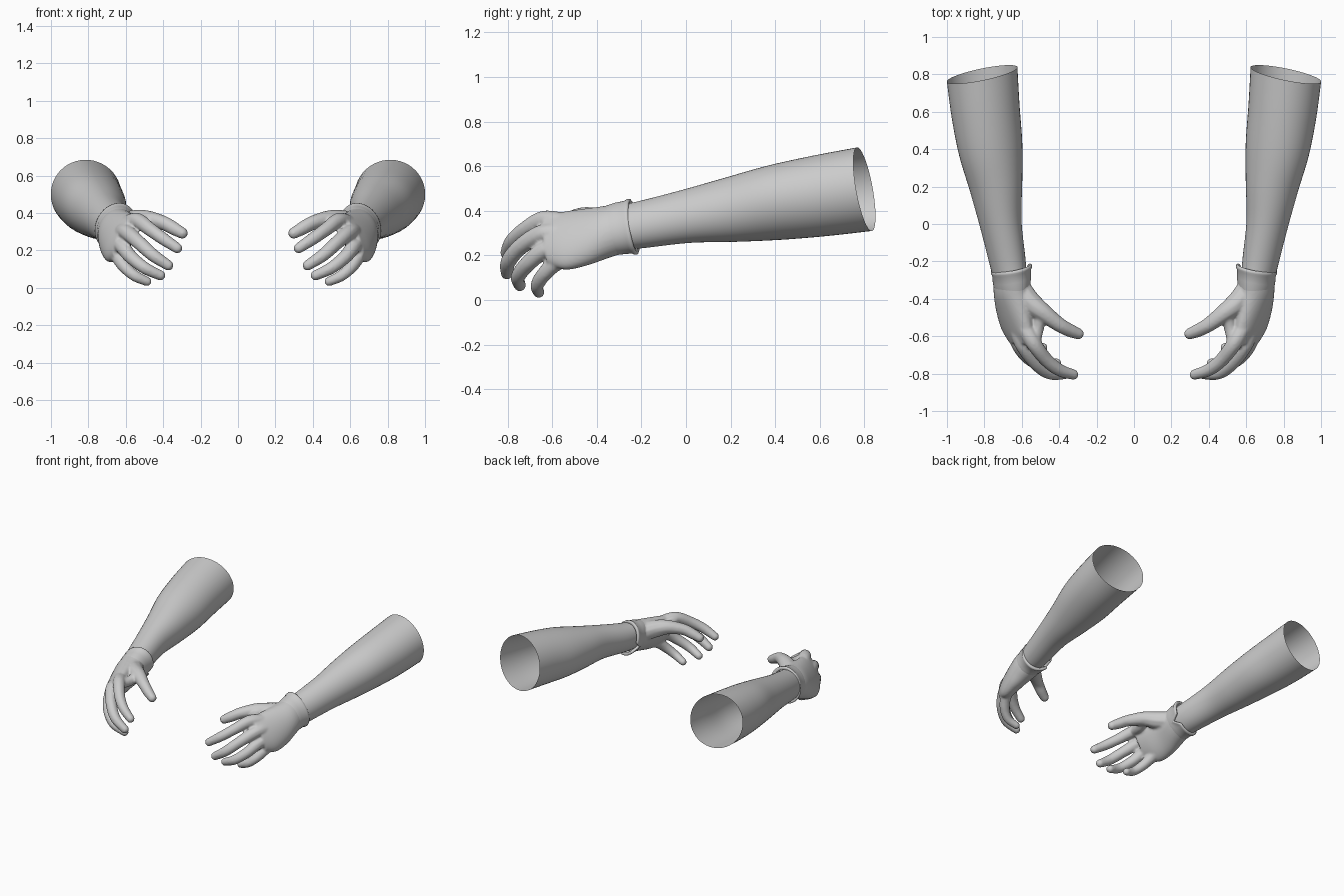
import bpy, bmesh, math
from mathutils import Vector, Matrix

grey = bpy.data.materials.new("plain grey")
grey.diffuse_color = (0.6, 0.6, 0.6, 1)

LONG = Vector((-0.47, 0, 0.88))    # little-finger side to thumb side
FLAT = Vector((0.88, 0, 0.47))     # palm side to back of the hand


def spline(keys, steps):
    """Catmull-Rom interpolation of equal-length tuples."""
    pts = [keys[0]] + list(keys) + [keys[-1]]
    out = []
    for i in range(1, len(pts) - 2):
        for s in range(steps):
            t = s / steps
            out.append(tuple(
                0.5 * (2 * b + (c - a) * t + (2 * a - 5 * b + 4 * c - d) * t * t
                       + (3 * b - a - 3 * c + d) * t ** 3)
                for a, b, c, d in zip(*pts[i - 1:i + 3])))
    return out + [tuple(keys[-1])]


def loft(bm, sections, sides=48, caps=False, notch=None):
    """Skin slanted ellipses given as (x, y, z, long radius, flat radius)."""
    rings = []
    for k, (x, y, z, a, b) in enumerate(sections):
        ring = []
        for i in range(sides):
            t = 2 * math.pi * i / sides
            off = LONG * (a * math.cos(t)) + FLAT * (b * math.sin(t))
            off.y = -0.2 * off.x - 0.17 * off.z
            if notch:
                off.y -= notch(k, t)
            ring.append(bm.verts.new(Vector((x, y, z)) + off))
        rings.append(ring)
    for r, q in zip(rings, rings[1:]):
        for i in range(sides):
            j = (i + 1) % sides
            bm.faces.new((r[i], r[j], q[j], q[i]))
    if caps:
        bm.faces.new(rings[0])
        bm.faces.new(rings[-1])
    bmesh.ops.recalc_face_normals(bm, faces=bm.faces)


def digit(bm, keys):
    """Chain of overlapping balls along (x, y, z, radius) points."""
    for x, y, z, r in spline(keys, 9):
        bmesh.ops.create_icosphere(bm, subdivisions=2, radius=r,
                                   matrix=Matrix.Translation((x, y, z)))


def finish(name, bm):
    me = bpy.data.meshes.new(name)
    bm.to_mesh(me)
    bm.free()
    me.materials.append(grey)
    me.polygons.foreach_set("use_smooth", [True] * len(me.polygons))
    ob = bpy.data.objects.new(name, me)
    bpy.context.collection.objects.link(ob)
    return ob


def mirror(ob):
    m = ob.modifiers.new("Mirror", 'MIRROR')
    m.use_mirror_merge = False


# Forearms: open tubes
bm = bmesh.new()
loft(bm, spline([
    (0.812, 0.80, 0.497, 0.187, 0.190),
    (0.793, 0.60, 0.467, 0.180, 0.182),
    (0.766, 0.40, 0.437, 0.166, 0.170),
    (0.737, 0.20, 0.405, 0.146, 0.138),
    (0.712, 0.00, 0.375, 0.122, 0.107),
    (0.676, -0.20, 0.338, 0.108, 0.092),
    (0.660, -0.30, 0.325, 0.104, 0.082)], 5))
mirror(finish("forearms", bm))

# Glove cuffs: rolled rim with a small V-shaped notch on the palm side
cuff = [(0.658, -0.238, 0.330, 0.108, 0.088),
        (0.657, -0.232, 0.330, 0.122, 0.097),
        (0.656, -0.236, 0.329, 0.130, 0.104),
        (0.655, -0.248, 0.328, 0.130, 0.104),
        (0.654, -0.258, 0.327, 0.123, 0.099),
        (0.652, -0.300, 0.321, 0.121, 0.097),
        (0.650, -0.350, 0.311, 0.116, 0.086)]
depth = (1, 1, 1, 1, 0.9, 0.3, 0)


def cuff_notch(k, t):
    return 0.05 * depth[k] * max(0, 1 - abs(t - 1.5 * math.pi) / 0.32)


bm = bmesh.new()
loft(bm, cuff, sides=72, notch=cuff_notch)
mirror(finish("glove_cuffs", bm))

# Hands: palm, web and digits fused into one skin
bm = bmesh.new()
loft(bm, spline([
    (0.652, -0.295, 0.321, 0.116, 0.092),
    (0.652, -0.36, 0.305, 0.122, 0.090),
    (0.645, -0.45, 0.283, 0.137, 0.076),
    (0.625, -0.55, 0.265, 0.143, 0.062),
    (0.600, -0.63, 0.268, 0.120, 0.045)], 5), caps=True)
digit(bm, [(0.61, -0.35, 0.34, 0.065), (0.555, -0.42, 0.355, 0.062),
           (0.485, -0.475, 0.365, 0.050), (0.40, -0.538, 0.347, 0.040),
           (0.345, -0.568, 0.318, 0.037), (0.298, -0.587, 0.292, 0.031)])
digit(bm, [(0.50, -0.49, 0.36, 0.035), (0.515, -0.555, 0.345, 0.035),
           (0.53, -0.62, 0.35, 0.035)])
digit(bm, [(0.585, -0.55, 0.345, 0.048), (0.535, -0.64, 0.358, 0.043),
           (0.470, -0.725, 0.312, 0.038), (0.400, -0.78, 0.262, 0.035),
           (0.325, -0.805, 0.212, 0.029)])
digit(bm, [(0.625, -0.55, 0.30, 0.045), (0.595, -0.645, 0.297, 0.043),
           (0.530, -0.738, 0.242, 0.039), (0.455, -0.795, 0.175, 0.036),
           (0.373, -0.803, 0.120, 0.029)])
digit(bm, [(0.65, -0.53, 0.235, 0.045), (0.622, -0.63, 0.225, 0.042),
           (0.575, -0.705, 0.167, 0.038), (0.500, -0.752, 0.107, 0.034),
           (0.415, -0.745, 0.066, 0.028)])
digit(bm, [(0.665, -0.48, 0.195, 0.042), (0.648, -0.57, 0.175, 0.040),
           (0.610, -0.635, 0.117, 0.035), (0.555, -0.667, 0.066, 0.031),
           (0.487, -0.660, 0.034, 0.026)])
hands = finish("hands", bm)
rm = hands.modifiers.new("Fuse", 'REMESH')
rm.mode = 'VOXEL'
rm.voxel_size = 0.007
rm.use_smooth_shade = True
sm = hands.modifiers.new("Soften", 'SMOOTH')
sm.factor = 0.5
sm.iterations = 6
mirror(hands)
